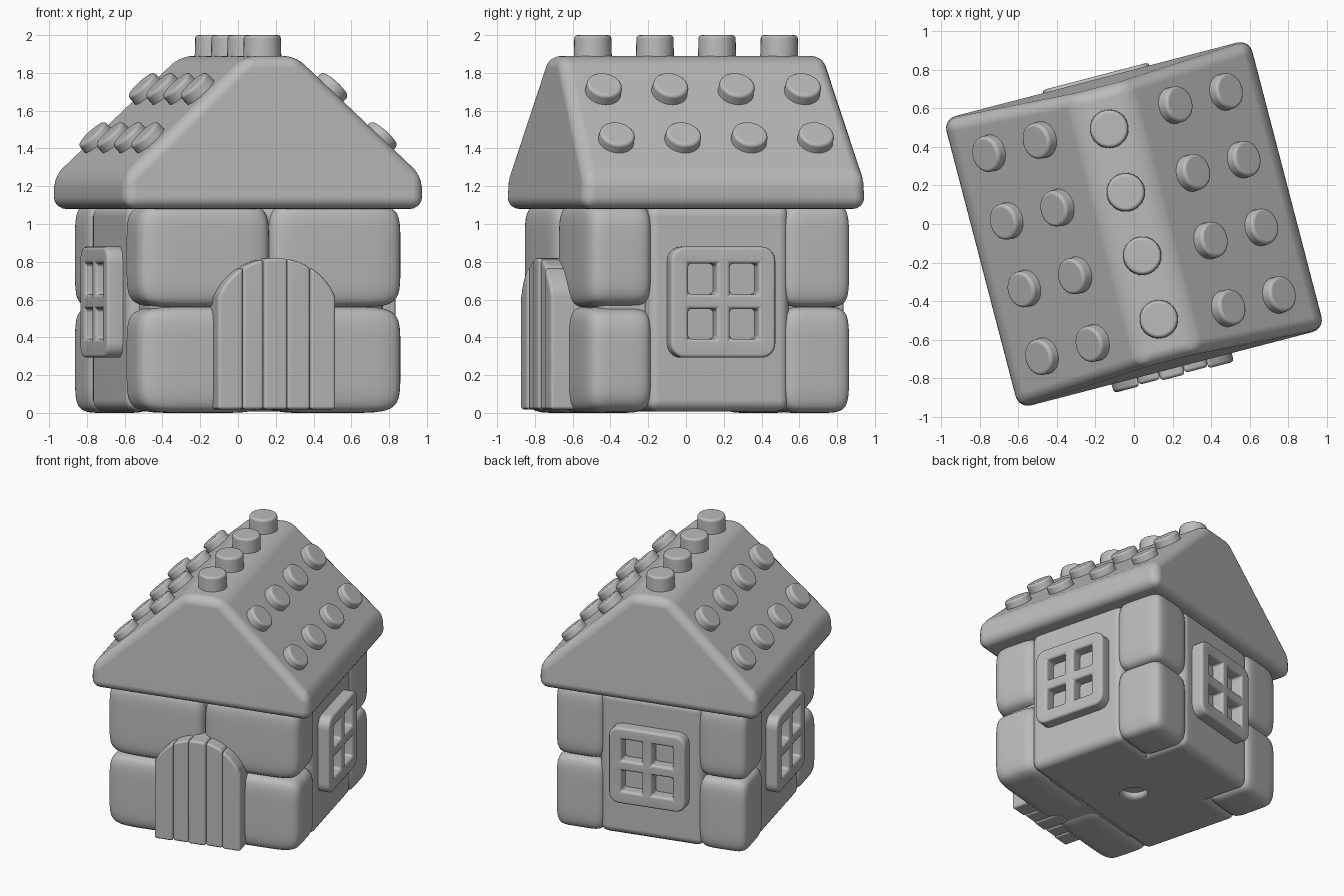
import bpy, bmesh, math
from mathutils import Matrix, Vector

if "Cube" in bpy.data.objects:
    bpy.data.objects.remove(bpy.data.objects["Cube"])

TURN = math.radians(14.6)          # whole cottage is turned on its base
grey = bpy.data.materials.new("grey_clay")
grey.diffuse_color = (0.5, 0.5, 0.5, 1)
grey.use_nodes = True
grey.node_tree.nodes["Principled BSDF"].inputs["Base Color"].default_value = grey.diffuse_color


def finish(name, bm, weighted=True):
    bmesh.ops.recalc_face_normals(bm, faces=bm.faces)
    me = bpy.data.meshes.new(name)
    bm.to_mesh(me)
    bm.free()
    me.materials.append(grey)
    for p in me.polygons:
        p.use_smooth = True
    me.set_sharp_from_angle(angle=math.radians(50))
    ob = bpy.data.objects.new(name, me)
    bpy.context.scene.collection.objects.link(ob)
    ob.rotation_euler.z = TURN
    if weighted:
        ob.modifiers.new("flat_normals", 'WEIGHTED_NORMAL').keep_sharp = True
    return ob


def soften(bm, width, seg=3, min_angle=0.4):
    bmesh.ops.recalc_face_normals(bm, faces=bm.faces)
    edges = [e for e in bm.edges if len(e.link_faces) == 2
             and e.calc_face_angle(0) > min_angle]
    bmesh.ops.bevel(bm, geom=edges, offset=width, segments=seg,
                    profile=0.5, affect='EDGES', clamp_overlap=True)


def box(name, lo, hi, bevel):
    bm = bmesh.new()
    lo, hi = Vector(lo), Vector(hi)
    bmesh.ops.create_cube(bm, size=1)
    for v in bm.verts:
        v.co = (lo + hi) / 2 + v.co * (hi - lo)
    soften(bm, bevel, 4)
    return finish(name, bm)


def pillow(name, lo, hi, power=6):
    """Puffy stone: a cube swollen into a superellipsoid."""
    bm = bmesh.new()
    lo, hi = Vector(lo), Vector(hi)
    bmesh.ops.create_cube(bm, size=2)
    bmesh.ops.subdivide_edges(bm, edges=bm.edges, cuts=17, use_grid_fill=True)
    for v in bm.verts:
        p = Vector([math.sin(c * math.pi / 2) for c in v.co])
        p /= sum(abs(c) ** power for c in p) ** (1 / power)
        v.co = (lo + hi) / 2 + p * (hi - lo) / 2
    return finish(name, bm, False)


def prism(outline, y0, y1):
    """Extrude an x/z outline along y."""
    bm = bmesh.new()
    a = [bm.verts.new((x, y0, z)) for x, z in outline]
    b = [bm.verts.new((x, y1, z)) for x, z in outline]
    bm.faces.new(a)
    bm.faces.new(b[::-1])
    n = len(a)
    for i in range(n):
        bm.faces.new((a[i], b[i], b[(i + 1) % n], a[(i + 1) % n]))
    return bm


def stud(name, top, tilt, radius, length):
    bm = bmesh.new()
    bmesh.ops.create_cone(bm, cap_ends=True, segments=28, radius1=radius,
                          radius2=radius * 0.96, depth=length)
    rim = [e for e in bm.edges if all(v.co.z > 0 for v in e.verts)]
    bmesh.ops.bevel(bm, geom=rim, offset=0.018, segments=3, profile=0.5, affect='EDGES')
    bmesh.ops.transform(bm, verts=bm.verts, matrix=Matrix.Translation(top)
                        @ Matrix.Rotation(tilt, 4, 'Y')
                        @ Matrix.Translation((0, 0, -length / 2)))
    finish(name, bm)


# Corner stones, two courses: wide pairs in front, square ones at the back
for z0, z1, course in ((0.0, 0.562), (0.558, 1.11)) and ((0.0, 0.562, "lower"), (0.558, 1.11, "upper")):
    for s, side in ((-1, "left"), (1, "right")):
        x0, x1 = sorted((s * -0.003, s * 0.722))
        pillow(f"front_stone_{course}_{side}", (x0, -0.722, z0), (x1, -0.35, z1))
        x0, x1 = sorted((s * 0.35, s * 0.722))
        pillow(f"back_stone_{course}_{side}", (x0, 0.35, z0), (x1, 0.722, z1))

# Wall panels between the stones, and the inner core
box("wall_core", (-0.64, -0.64, 0.1), (0.64, 0.64, 1.1), 0.06)
side_walls = box("side_walls", (-0.705, -0.39, 0.008), (0.705, 0.39, 1.1), 0.06)
box("back_wall", (-0.39, 0.2, 0.008), (0.39, 0.705, 1.1), 0.06)
box("front_sill", (-0.5, -0.62, 0.02), (0.5, -0.3, 1.1), 0.03)

# Round drain hole in the base
bm = bmesh.new()
bmesh.ops.create_cone(bm, cap_ends=True, segments=24, radius1=0.1, radius2=0.1, depth=0.16)
cutter = finish("base_hole_cutter", bm, False)
cutter.hide_render = True
cutter.hide_set(True)
cut = side_walls.modifiers.new("hole", 'BOOLEAN')
cut.operation, cut.object, cut.solver = 'DIFFERENCE', cutter, 'EXACT'
side_walls.modifiers.move(1, 0)

# Roof: truncated gable whose ends lean in slightly
bm = prism([(-0.82, 1.08), (0.82, 1.08), (0.82, 1.255), (0.14, 1.89),
            (-0.14, 1.89), (-0.82, 1.255)], -0.78, 0.78)
for v in bm.verts:
    v.co.y *= 1 - 0.065 * max(0, (v.co.z - 1.08) / 0.81)
soften(bm, 0.065, 5)
finish("roof", bm)

# Roof studs: a ridge row and two rows on each slope
slope = math.atan2(0.635, 0.68)
for i in range(4):
    stud(f"ridge_stud_{i}", (0, -0.51 + 0.34 * i, 2.0), 0, 0.102, 0.16)
    for s, side in ((-1, "left"), (1, "right")):
        y = -0.545 + 0.363 * i
        stud(f"upper_stud_{side}_{i}", (s * 0.39, y, 1.742), s * slope, 0.098, 0.15)
        stud(f"lower_stud_{side}_{i}", (s * 0.66, y, 1.482), s * slope, 0.098, 0.15)

# Windows: rounded frame with four openings
us = [-0.287, -0.191, -0.037, 0.037, 0.191, 0.287]
ws = [0.292, 0.392, 0.55, 0.628, 0.79, 0.88]
for name, turn in (("right", 90), ("back", 180), ("left", -90)):
    bm = bmesh.new()
    g = [[bm.verts.new((u, -0.68, w)) for u in us] for w in ws]
    for j in range(5):
        for i in range(5):
            if not (i in (1, 3) and j in (1, 3)):
                bm.faces.new((g[j][i], g[j][i + 1], g[j + 1][i + 1], g[j + 1][i]))
    r = bmesh.ops.extrude_face_region(bm, geom=bm.faces[:], use_keep_orig=True)
    bmesh.ops.translate(bm, vec=(0, -0.112, 0),
                        verts=[v for v in r["geom"] if isinstance(v, bmesh.types.BMVert)])
    corners = [e for e in bm.edges
               if all(abs(v.co.x) > 0.28 and (v.co.z < 0.3 or v.co.z > 0.87) for v in e.verts)
               and abs(e.verts[0].co.y - e.verts[1].co.y) > 0.05]
    bmesh.ops.bevel(bm, geom=corners, offset=0.075, segments=5, profile=0.5, affect='EDGES')
    soften(bm, 0.018, 2, 0.7)
    bmesh.ops.rotate(bm, verts=bm.verts, cent=(0, 0, 0),
                     matrix=Matrix.Rotation(math.radians(turn), 3, 'Z'))
    finish(f"window_{name}", bm)


# Door: upright planks under an arched top
def arch(x):
    return 0.50 + 0.32 * math.sqrt(max(0, 1 - (x / 0.345) ** 2))


cuts = [-0.322, -0.185, -0.07, 0.06, 0.185, 0.322]
for i, (a, b) in enumerate(zip(cuts, cuts[1:])):
    top = [(b + (a - b) * t / 5, arch(b + (a - b) * t / 5)) for t in range(6)]
    bm = prism([(a, 0.018), (b, 0.018)] + top, -0.822 + 0.008 * (i % 2), -0.6)
    soften(bm, 0.018, 3, 0.6)
    finish(f"door_plank_{i}", bm)
